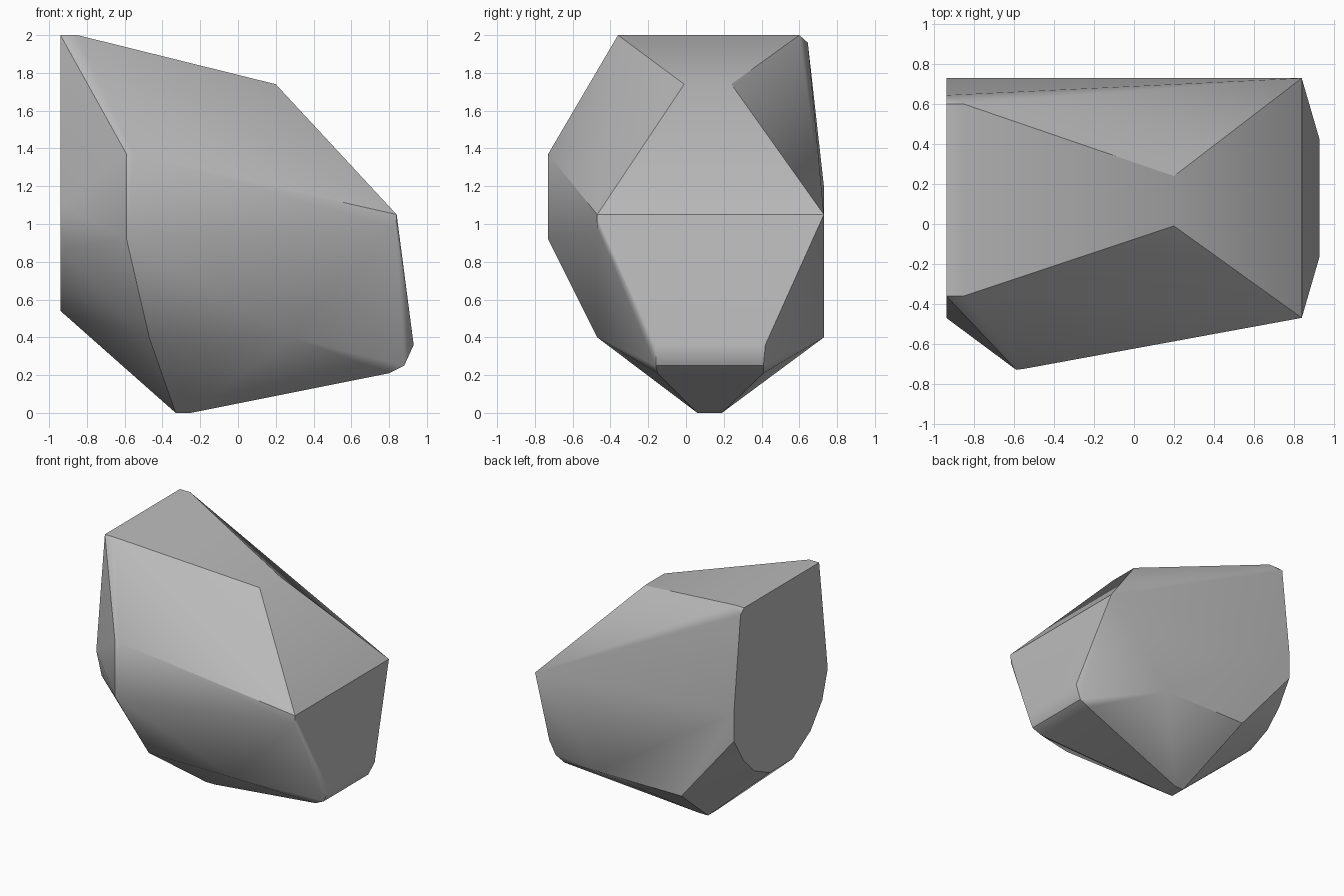
import bpy, bmesh, math

cube = bpy.data.objects.get("Cube")
if cube:
    bpy.data.objects.remove(cube, do_unlink=True)

# Plain stone colour
stone = bpy.data.materials.new("stone_grey")
stone.use_nodes = True
GREY = (0.5, 0.5, 0.5, 1)
stone.diffuse_color = GREY
stone.node_tree.nodes["Principled BSDF"].inputs["Base Color"].default_value = GREY


def bar(x, y0, y1, z):
    """Two corners of an edge running front to back."""
    return [(x, y0, z), (x, y1, z)]


# Corners of the boulder
corners = (
    bar(-.94, -.36, .60, 2) + bar(-.85, -.36, .60, 2)       # flat crown
    + bar(-.94, -.365, .645, 1.96)
    + bar(.20, -.01, .24, 1.74)                            # shoulder
    + bar(.84, -.47, .73, 1.05) + [(.835, -.47, .98)]      # nose
    + bar(.93, -.16, .42, .36) + bar(.88, -.16, .41, .25)  # lower nose
    + bar(.80, -.15, .41, .21)
    + bar(.28, -.47, .73, .40) + bar(-.47, -.47, .73, .40)  # lower flanks
    + bar(-.33, .06, .19, 0) + bar(-.25, .06, .19, 0)      # foot
    + [(-.59, -.73, 1.37), (-.55, -.725, 1.365), (-.59, -.73, .92)]  # front bulge
)

# Rounded lower outline of the flat broken side
outline = [(.73, 1.2), (.73, .97), (.61, .77), (.47, .63), (.27, .54),
           (-.02, .54), (-.25, .68), (-.40, .87), (-.47, 1.1)]
corners += [(-.94, y, z) for y, z in outline]

# Skin the corners and merge nearly flat triangles
bm = bmesh.new()
for co in corners:
    bm.verts.new(co)
hull = bmesh.ops.convex_hull(bm, input=bm.verts)
inside = [g for g in hull["geom_interior"] if isinstance(g, bmesh.types.BMVert)]
bmesh.ops.delete(bm, geom=inside, context='VERTS')
bmesh.ops.dissolve_limit(bm, angle_limit=math.radians(2), verts=bm.verts, edges=bm.edges)
bmesh.ops.recalc_face_normals(bm, faces=bm.faces)

mesh = bpy.data.meshes.new("boulder")
bm.to_mesh(mesh)
bm.free()
mesh.materials.append(stone)
boulder = bpy.data.objects.new("boulder", mesh)
bpy.context.collection.objects.link(boulder)

# Soft shading on shallow creases, large facets kept flat
bpy.ops.object.select_all(action='DESELECT')
boulder.select_set(True)
bpy.context.view_layer.objects.active = boulder
bpy.ops.object.shade_smooth_by_angle(angle=math.radians(35))
soften = boulder.modifiers.new("facet_normals", 'WEIGHTED_NORMAL')
soften.keep_sharp = True
